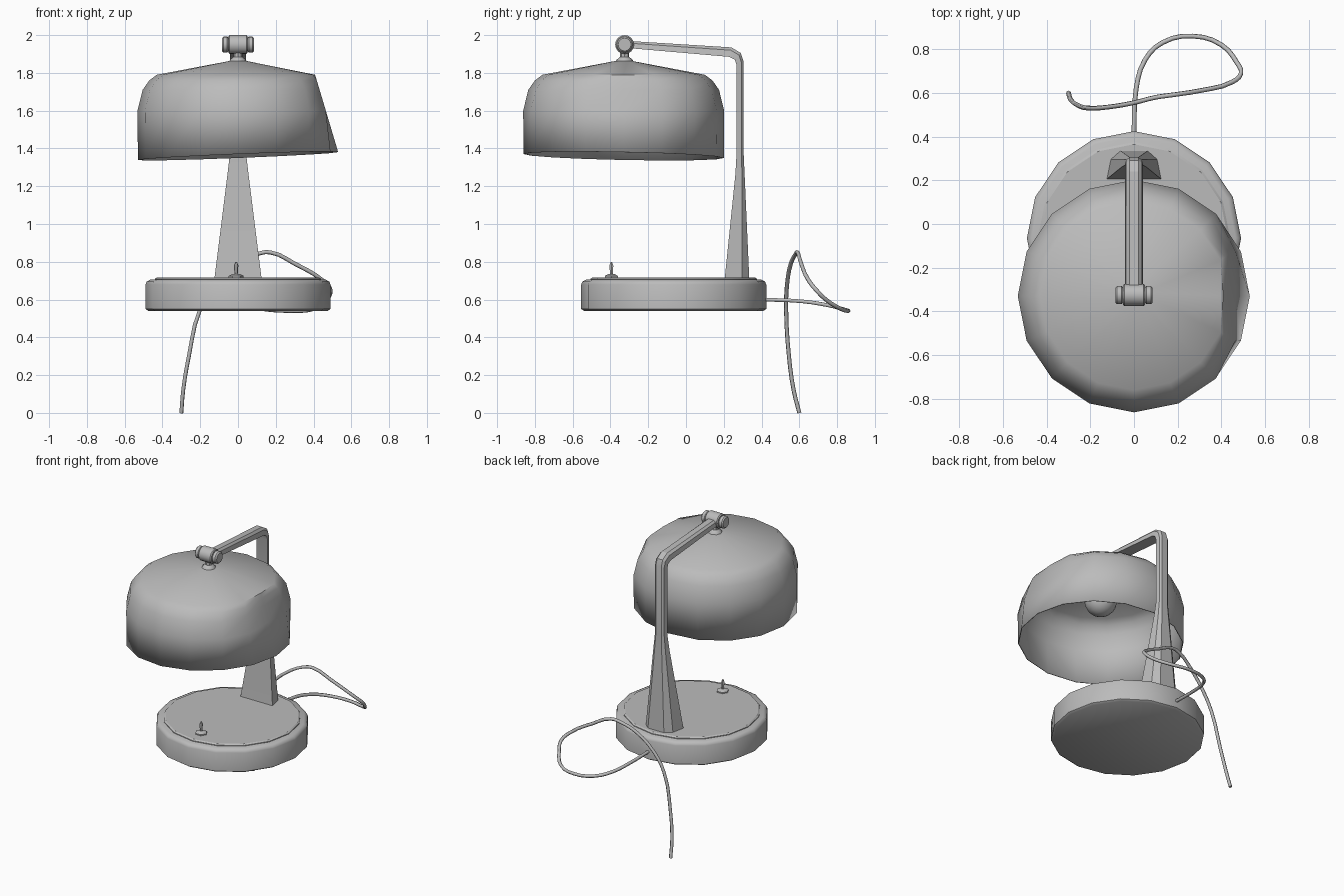
import bpy
import bmesh
from math import sin, cos, tau, radians
from mathutils import Matrix, Vector

default_cube = bpy.data.objects.get("Cube")
if default_cube:
    bpy.data.objects.remove(default_cube, do_unlink=True)

grey = bpy.data.materials.new("plain grey")
grey.use_nodes = True
colour = (0.5, 0.5, 0.5, 1)
grey.diffuse_color = colour
grey.node_tree.nodes["Principled BSDF"].inputs["Base Color"].default_value = colour


def make_object(name, bm, angle=35):
    """Turn a bmesh into a shaded object with the shared material."""
    mesh = bpy.data.meshes.new(name)
    bm.to_mesh(mesh)
    bm.free()
    obj = bpy.data.objects.new(name, mesh)
    bpy.context.collection.objects.link(obj)
    mesh.materials.append(grey)
    bpy.ops.object.select_all(action="DESELECT")
    obj.select_set(True)
    bpy.context.view_layer.objects.active = obj
    bpy.ops.object.shade_smooth_by_angle(angle=radians(angle))
    return obj


def loft(sections, cap_start=True, cap_end=True):
    """Skin a list of equal-length vertex rings."""
    bm = bmesh.new()
    rings = [[bm.verts.new(point) for point in ring] for ring in sections]
    count = len(rings[0])
    for low, high in zip(rings, rings[1:]):
        for i in range(count):
            j = (i + 1) % count
            bm.faces.new((low[i], low[j], high[j], high[i]))
    if cap_start:
        bm.faces.new(rings[0][::-1])
    if cap_end:
        bm.faces.new(rings[-1])
    return bm


def lathe(profile, sides, cap_start=True):
    """Revolve (radius, height) pairs around z."""
    sections = []
    for radius, height in profile:
        angles = [tau * i / sides for i in range(sides)]
        sections.append([Vector((radius * cos(a), radius * sin(a), height)) for a in angles])
    return loft(sections, cap_start)


def turned_part(name, profile, sides, location, turn=None, angle=35):
    bm = lathe(profile, sides)
    if turn:
        bm.transform(turn)
    bm.transform(Matrix.Translation(location))
    return make_object(name, bm, angle)


# Round base with a raised top disc
base_centre = (0, -0.065, 0)
turned_part("base", [(0.475, 0.54), (0.49, 0.55), (0.49, 0.68), (0.483, 0.695), (0.465, 0.705)],
            16, base_centre, angle=50)
turned_part("base_top_disc", [(0.44, 0.70), (0.44, 0.71), (0.43, 0.717)], 16, base_centre)

# Toggle switch near the front edge
switch_spot = (-0.01, -0.395, 0)
turned_part("switch_collar", [(0.04, 0.715), (0.04, 0.725), (0.02, 0.735)], 6, switch_spot)
turned_part("switch_lever", [(0.008, 0.73), (0.012, 0.78), (0.004, 0.80)], 6, switch_spot)

# Tapered post that bends into the arm: inner (y, z), outer (y, z), half width
stations = [
    ((0.205, 0.71), (0.335, 0.71), 0.125),
    ((0.262, 1.27), (0.31, 1.27), 0.055),
    ((0.268, 1.38), (0.305, 1.38), 0.042),
    ((0.268, 1.84), (0.305, 1.86), 0.042),
    ((0.258, 1.87), (0.290, 1.905), 0.042),
    ((0.23, 1.885), (0.24, 1.935), 0.042),
    ((-0.29, 1.93), (-0.29, 1.968), 0.042),
]


def arm_section(inner, outer, half):
    inner, outer = Vector(inner), Vector(outer)
    outline = [(-1, 0), (1, 0), (0.85, 0.7), (0.5, 1), (-0.5, 1), (-0.85, 0.7)]
    ring = []
    for across, depth in outline:
        spot = inner.lerp(outer, depth)
        ring.append((across * half, spot.x, spot.y))
    return ring


post = loft([arm_section(*station) for station in stations])
bmesh.ops.recalc_face_normals(post, faces=post.faces)
make_object("post_and_arm", post, 20)

# Pivot barrel lying along x, with a narrower knob at each end
pivot = (0, -0.325, 1.95)
sideways = Matrix.Rotation(radians(90), 4, "Y")
turned_part("pivot_barrel", [(0.044, -0.05), (0.05, -0.044), (0.05, 0.044), (0.044, 0.05)],
            16, pivot, sideways)
for side, name in ((-1, "right_pivot_knob"), (1, "left_pivot_knob")):
    shift = Matrix.Translation((side * 0.067, 0, 0))
    turned_part(name, [(0.034, -0.018), (0.042, -0.01), (0.042, 0.01), (0.034, 0.018)],
                16, pivot, shift @ sideways)
turned_part("pivot_stem", [(0.05, 1.85), (0.042, 1.87), (0.024, 1.885), (0.024, 1.92)],
            8, (0, -0.325, 0))

# Shade: open dome, slightly tilted rim and flattened left side
shade_profile = [(0.53, 1.36), (0.532, 1.60), (0.505, 1.71), (0.47, 1.76), (0.43, 1.79), (0.05, 1.862)]
dome = lathe(shade_profile, 16, cap_start=False)
for vert in dome.verts:
    if vert.co.z < 1.5:
        vert.co.z += 0.04 * vert.co.x - 0.02 * vert.co.y
    else:
        vert.co.x = min(vert.co.x, 0.465 - 0.3 * max(vert.co.z - 1.6, 0))
dome.transform(Matrix.Translation((0, -0.33, 0)))
shade = make_object("shade", dome, 40)
wall = shade.modifiers.new("wall", "SOLIDIFY")
wall.thickness = 0.006
wall.offset = -1

# Socket and round bulb inside the shade
turned_part("bulb_socket", [(0.05, 1.73), (0.05, 1.855)], 12, (0, -0.33, 0))
bulb = bmesh.new()
bmesh.ops.create_uvsphere(bulb, u_segments=16, v_segments=10, radius=0.105)
bulb.transform(Matrix.Translation((0, -0.33, 1.67)))
make_object("bulb", bulb, 60)

# Power cord looping out of the back and hanging down
cord_path = [
    (0, 0.41, 0.6), (0.01, 0.62, 0.59), (0.05, 0.75, 0.57), (0.13, 0.83, 0.55),
    (0.27, 0.86, 0.54), (0.4, 0.82, 0.55), (0.47, 0.74, 0.6), (0.49, 0.69, 0.65),
    (0.45, 0.65, 0.7), (0.3, 0.61, 0.79), (0.17, 0.59, 0.85), (0.1, 0.58, 0.84),
    (0, 0.555, 0.79), (-0.12, 0.535, 0.68), (-0.2, 0.53, 0.55),
    (-0.26, 0.545, 0.3), (-0.29, 0.57, 0.12), (-0.3, 0.6, 0),
]
cord = bpy.data.curves.new("power_cord", "CURVE")
cord.dimensions = "3D"
cord.bevel_depth = 0.011
cord.bevel_resolution = 1
cord.use_fill_caps = True
cord.resolution_u = 3
spline = cord.splines.new("BEZIER")
spline.bezier_points.add(len(cord_path) - 1)
for point, spot in zip(spline.bezier_points, cord_path):
    point.co = spot
    point.handle_left_type = point.handle_right_type = "AUTO"
cord.materials.append(grey)
bpy.context.collection.objects.link(bpy.data.objects.new("power_cord", cord))
